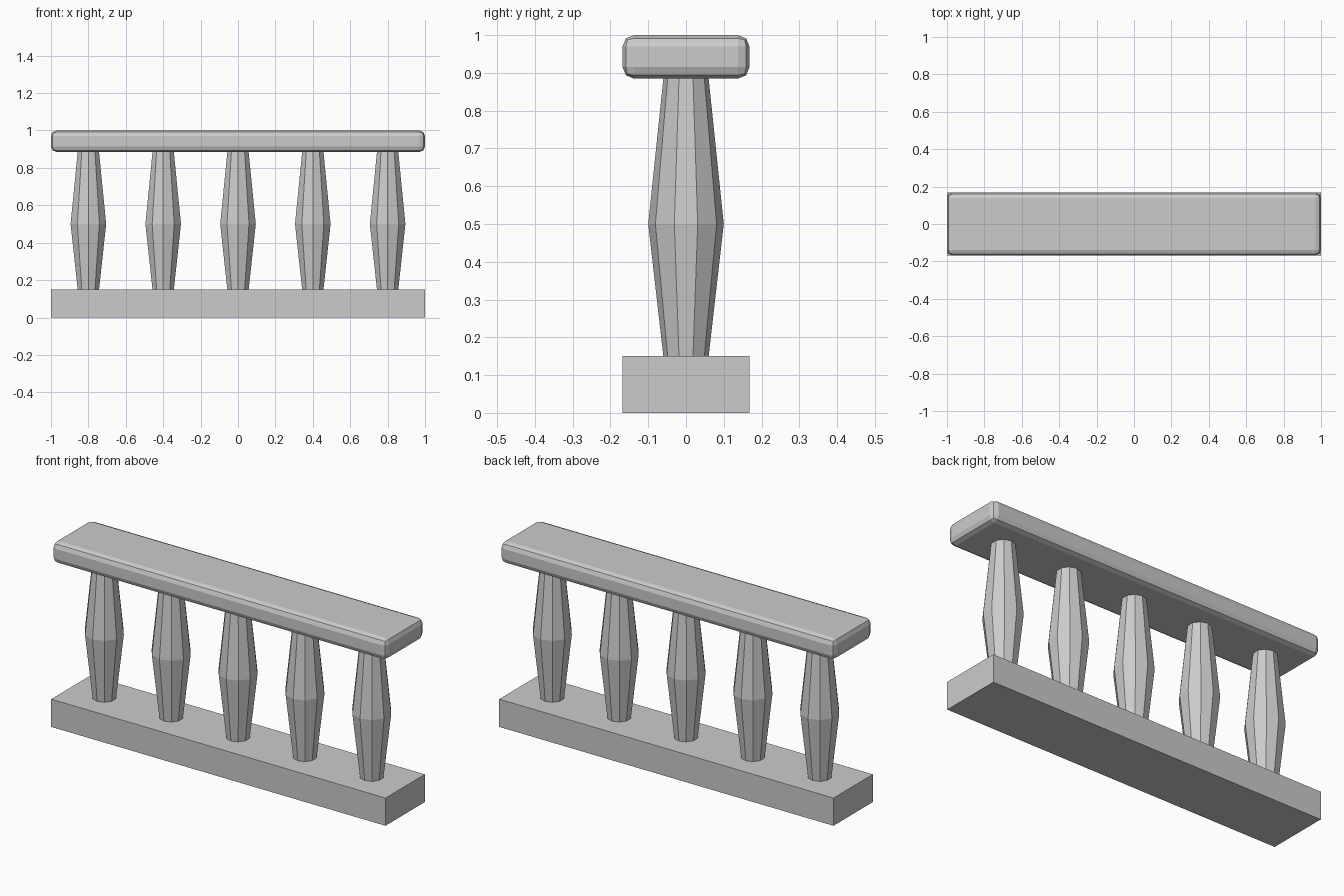
import bpy, bmesh, math

if "Cube" in bpy.data.objects:
    bpy.data.objects.remove(bpy.data.objects["Cube"])

HALF_Y = 0.168
BASE_TOP, RAIL_BOTTOM = 0.15, 0.885


def block(name, z0, z1):
    bpy.ops.mesh.primitive_cube_add(size=1, location=(0, 0, (z0 + z1) / 2))
    ob = bpy.context.object
    ob.name = name
    ob.scale = (2, 2 * HALF_Y, z1 - z0)
    bpy.ops.object.transform_apply(location=False, rotation=False, scale=True)
    return ob


def baluster(name, x, profile, sides=10):
    bm = bmesh.new()
    rings = []
    for r, z in profile:
        rings.append([bm.verts.new((r * math.sin(2 * math.pi * i / sides),
                                    r * math.cos(2 * math.pi * i / sides), z))
                      for i in range(sides)])
    for low, high in zip(rings, rings[1:]):
        for i in range(sides):
            j = (i + 1) % sides
            bm.faces.new((low[i], low[j], high[j], high[i]))
    bm.faces.new(rings[0])
    bm.faces.new(rings[-1])
    bmesh.ops.recalc_face_normals(bm, faces=bm.faces)
    mesh = bpy.data.meshes.new(name)
    bm.to_mesh(mesh)
    bm.free()
    ob = bpy.data.objects.new(name, mesh)
    ob.location.x = x
    bpy.context.collection.objects.link(ob)


# Plain plinth
block("base", 0, BASE_TOP)

# Handrail with rounded edges
rail = block("top_rail", RAIL_BOTTOM, 1)
bevel = rail.modifiers.new("rounded_edges", 'BEVEL')
bevel.width = 0.03
bevel.segments = 2

# Five ten-sided balusters, widest at mid height
for n in range(5):
    baluster(f"baluster_{n + 1}", -0.8 + 0.4 * n,
             [(0.06, BASE_TOP), (0.1, 0.5), (0.06, RAIL_BOTTOM)])
